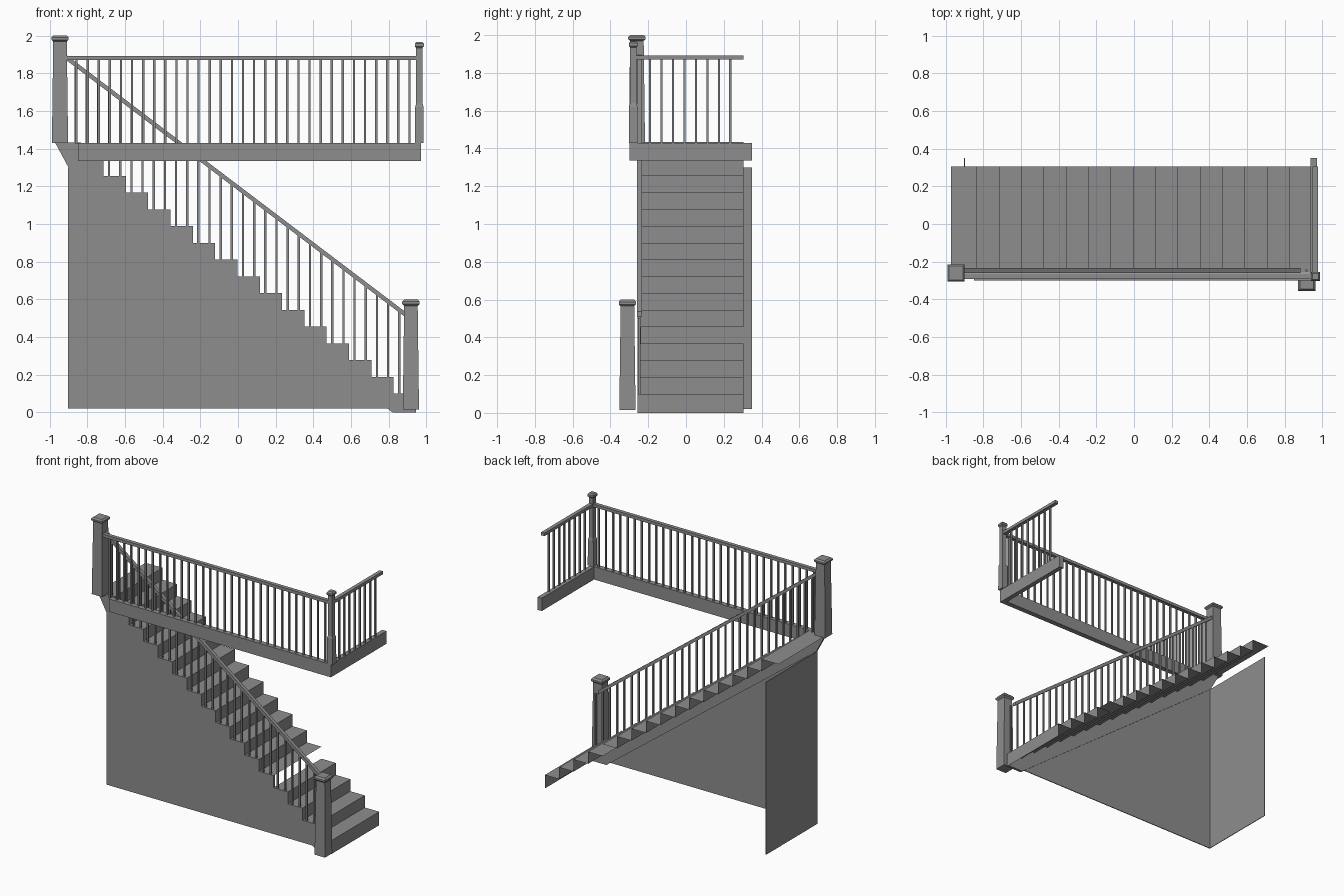
import bpy, bmesh
from mathutils import Vector

cube = bpy.data.objects.get("Cube")
if cube:
    bpy.data.objects.remove(cube, do_unlink=True)

grey = bpy.data.materials.new("plain grey")
grey.use_nodes = True
tone = (0.27, 0.27, 0.27, 1)
grey.diffuse_color = tone
grey.node_tree.nodes["Principled BSDF"].inputs["Base Color"].default_value = tone

STEPS, RUN, RISE = 16, 0.1185, 0.0889
FOOT_X, FIRST_Z, TOP_X = 0.945, 0.1, -0.972
STAIR_Y = -0.247
OPEN_RISER = 4


def finish(name, bm, fix_normals=True):
    if fix_normals:
        bmesh.ops.recalc_face_normals(bm, faces=bm.faces)
    mesh = bpy.data.meshes.new(name)
    bm.to_mesh(mesh)
    bm.free()
    mesh.materials.append(grey)
    obj = bpy.data.objects.new(name, mesh)
    bpy.context.collection.objects.link(obj)
    return obj


def add_box(bm, lo, hi):
    lo, hi = Vector(lo), Vector(hi)
    for v in bmesh.ops.create_cube(bm, size=1)["verts"]:
        v.co = (lo + hi) / 2 + v.co * (hi - lo)


def box(name, lo, hi):
    bm = bmesh.new()
    add_box(bm, lo, hi)
    return finish(name, bm)


def prism(name, outline, y0, y1):
    """Extrude an x-z outline along y."""
    bm = bmesh.new()
    face = bm.faces.new([bm.verts.new((x, y0, z)) for x, z in outline])
    new = bmesh.ops.extrude_face_region(bm, geom=[face])["geom"]
    for v in new:
        if isinstance(v, bmesh.types.BMVert):
            v.co.y = y1
    return finish(name, bm)


def post(name, x, y, rings):
    """Square post from (half width, height) rings."""
    bm = bmesh.new()
    loops = [[bm.verts.new((x + sx * r, y + sy * r, z))
              for sx, sy in ((-1, -1), (1, -1), (1, 1), (-1, 1))] for r, z in rings]
    for a, b in zip(loops, loops[1:]):
        for i in range(4):
            j = (i + 1) % 4
            bm.faces.new((a[i], a[j], b[j], b[i]))
    bm.faces.new(loops[0][::-1])
    bm.faces.new(loops[-1])
    return finish(name, bm)


def tread(k):
    """Front edge x, back edge x and height of a step."""
    front = FOOT_X - RUN * k
    back = TOP_X if k == STEPS - 1 else front - RUN
    return front, back, FIRST_Z + RISE * k


def rail_z(x):
    return 1.875 - 0.758 * (x + 0.9)


# Treads and risers, with one riser left open
bm = bmesh.new()


def sheet(x0, z0, x1, z1):
    corners = ((x0, STAIR_Y, z0), (x0, 0.305, z0), (x1, 0.305, z1), (x1, STAIR_Y, z1))
    bm.faces.new([bm.verts.new(c) for c in corners])


for k in range(STEPS):
    front, back, z = tread(k)
    if k != OPEN_RISER:
        sheet(front, z - RISE if k else 0, front, z)
    sheet(front, z, back, z)
finish("treads_and_risers", bm, False)

# Saw-toothed stringer carrying the steps
saw = [(0.82, 0), (FOOT_X, 0)]
for k in range(STEPS):
    front, back, z = tread(k)
    saw += [(front, z), (back, z)]
saw.append((-0.9, 1.3))
prism("stringer", saw, -0.257, -0.238)

# Thin walls below the stairs
prism("side_wall", [(-0.9, 0.02), (0.8, 0.02), (-0.9, 1.3)], -0.252, -0.246)
box("end_wall", (-0.903, -0.25, 0.02), (-0.898, 0.35, 1.3))

# Landing edge beams
box("landing_beam", (-0.85, -0.3, 1.335), (0.972, -0.262, 1.43))
box("return_beam", (0.938, -0.3, 1.335), (0.972, 0.35, 1.43))

# Newel posts with flared caps
post("top_newel", -0.945, -0.26,
     [(0.043, 1.43), (0.036, 1.97), (0.046, 1.978), (0.046, 1.99), (0.036, 2.0)])
post("bottom_newel", 0.918, -0.31,
     [(0.043, 0.015), (0.036, 0.565), (0.046, 0.575), (0.046, 0.588), (0.036, 0.6)])
post("corner_newel", 0.963, -0.279,
     [(0.023, 1.43), (0.022, 1.62), (0.017, 1.64), (0.017, 1.935), (0.024, 1.943),
      (0.024, 1.957), (0.016, 1.967)])

# Handrails
box("landing_handrail", (-0.91, -0.292, 1.87), (0.955, -0.264, 1.892))
box("return_handrail", (0.948, -0.279, 1.87), (0.976, 0.305, 1.892))
half = 0.014
prism("stair_handrail", [(x, rail_z(x) + d) for x, d in
                         ((-0.91, -half), (0.885, -half), (0.885, half), (-0.91, half))],
      -0.26, -0.234)


# Balusters
def balusters(name, spots, w=0.006):
    bm = bmesh.new()
    for x, y, z0, z1 in spots:
        add_box(bm, (x - w, y - w, z0), (x + w, y + w, z1))
    return finish(name, bm)


balusters("landing_balusters",
          [(-0.857 + 0.0589 * i, -0.278, 1.425, 1.875) for i in range(31)])
balusters("return_balusters",
          [(0.962, -0.19 + 0.0607 * i, 1.425, 1.875) for i in range(8)])
spots = []
for k in range(STEPS):
    front, back, z = tread(k)
    for part in (0.25, 0.75):
        x = front - RUN * part
        if x > -0.9:
            spots.append((x, -0.247, z - 0.005, rail_z(x)))
balusters("stair_balusters", spots)
